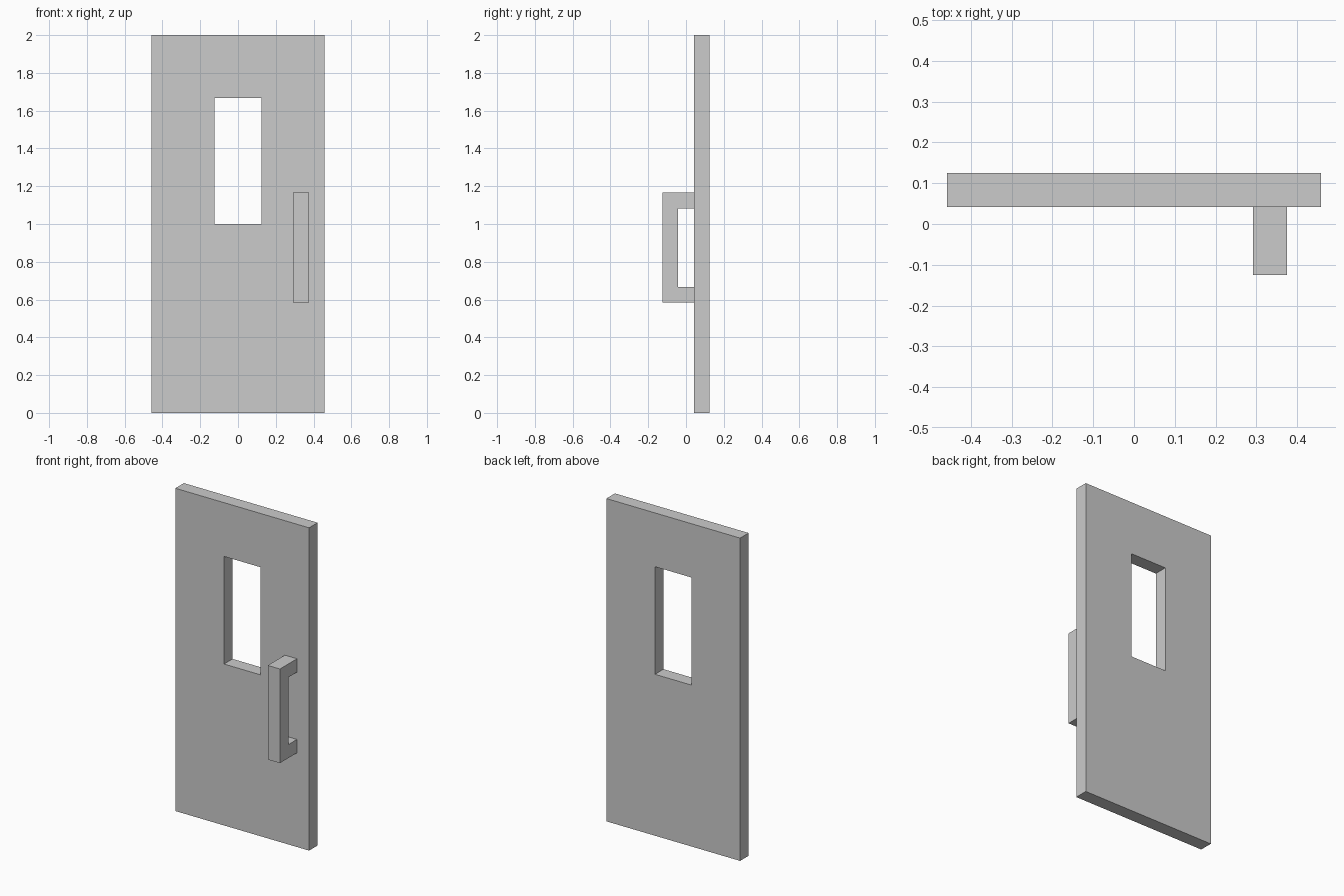
import bpy, bmesh

if "Cube" in bpy.data.objects:
    bpy.data.objects.remove(bpy.data.objects["Cube"])

U = 1 / 24  # grid unit of the model


def finish(bm, name):
    bmesh.ops.recalc_face_normals(bm, faces=bm.faces)
    mesh = bpy.data.meshes.new(name)
    bm.to_mesh(mesh)
    bm.free()
    obj = bpy.data.objects.new(name, mesh)
    bpy.context.collection.objects.link(obj)
    return obj


def rect_loop(bm, half_width, z0, z1, y):
    corners = [(-half_width, z0), (half_width, z0), (half_width, z1), (-half_width, z1)]
    return [bm.verts.new((x * U, y * U, z * U)) for x, z in corners]


# Door panel: a closed ring of four loops around the window opening
outer, window = (11, 0, 48), (3, 24, 40)
front_y, back_y = 1, 3
bm = bmesh.new()
loops = [rect_loop(bm, *outer, front_y), rect_loop(bm, *outer, back_y),
         rect_loop(bm, *window, back_y), rect_loop(bm, *window, front_y)]
for i in range(4):
    a, b = loops[i], loops[(i + 1) % 4]
    for j in range(4):
        k = (j + 1) % 4
        bm.faces.new((a[j], a[k], b[k], b[j]))
finish(bm, "door_panel")

# Pull handle: C-shaped side profile (y, z) extruded across its width
profile = [(1, 14), (-3, 14), (-3, 28), (1, 28), (1, 26), (-1, 26), (-1, 16), (1, 16)]
bm = bmesh.new()
face = bm.faces.new([bm.verts.new((7 * U, y * U, z * U)) for y, z in profile])
side = bmesh.ops.extrude_face_region(bm, geom=[face], use_keep_orig=True)
moved = [v for v in side["geom"] if isinstance(v, bmesh.types.BMVert)]
bmesh.ops.translate(bm, verts=moved, vec=(2 * U, 0, 0))
finish(bm, "pull_handle")
